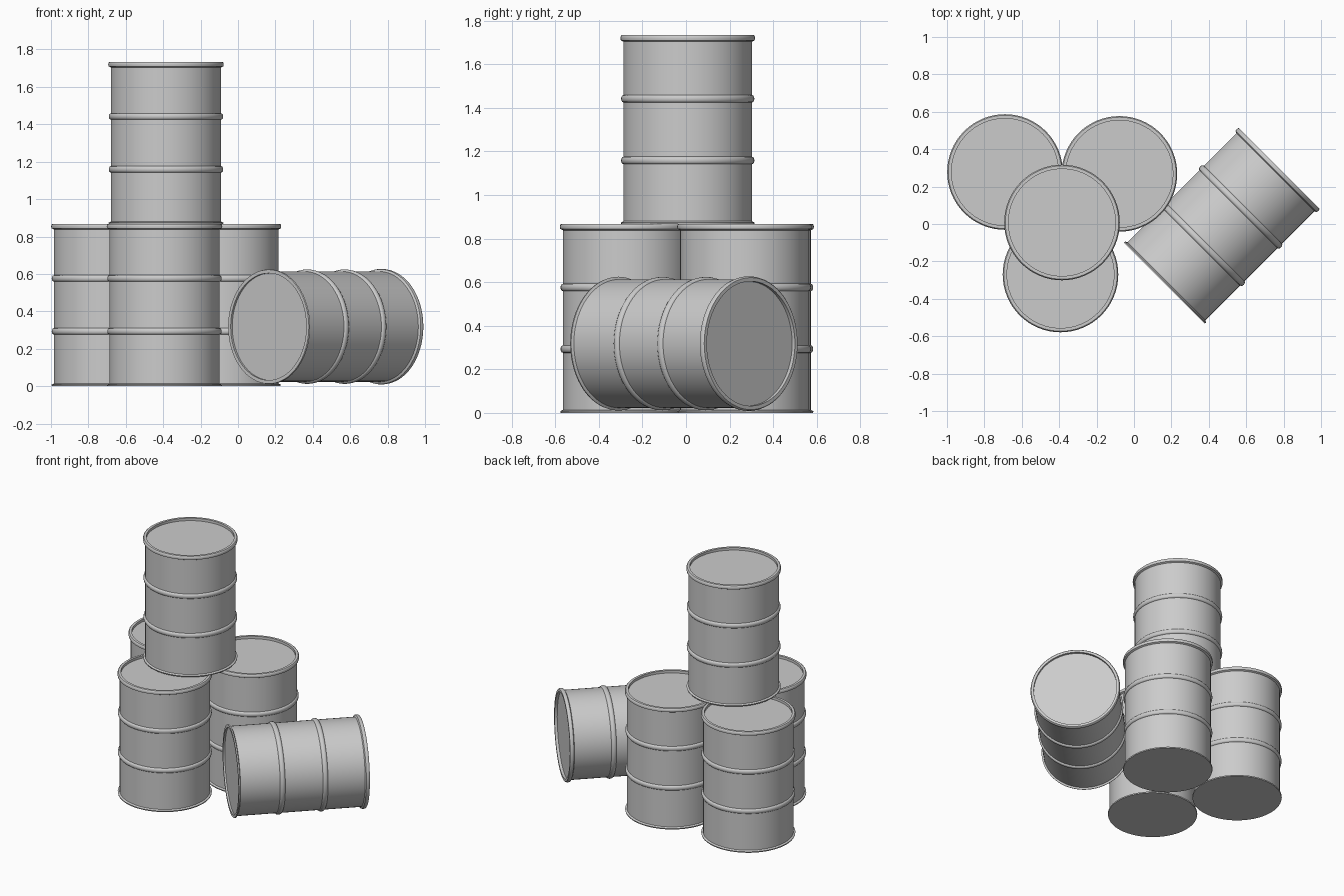
import bpy, bmesh, math
from math import pi, sin, cos

cube = bpy.data.objects.get("Cube")
if cube:
    bpy.data.objects.remove(cube, do_unlink=True)

SIDES = 64
HEIGHT = 0.868
BODY_R = 0.295
RIM_R = 0.309
LIP_R = 0.286

# Plain grey metal
grey = bpy.data.materials.new("grey_metal")
grey.use_nodes = True
colour = (0.6, 0.6, 0.6, 1)
grey.diffuse_color = colour
grey.node_tree.nodes["Principled BSDF"].inputs["Base Color"].default_value = colour


def bulge(z, half, out, steps=6):
    """Rounded bead standing out from the wall at height z."""
    return [(BODY_R + out * sin(pi * i / steps), z - half * cos(pi * i / steps))
            for i in range(steps + 1)]


def drum_profile(hollow_base):
    """Half section of the drum, from the base centre to the lid centre."""
    base = [(LIP_R, 0.012), (LIP_R, 0)] if hollow_base else []
    foot = [(RIM_R - 0.004, 0), (RIM_R - 0.002, 0.008), (BODY_R, 0.014)]
    top = HEIGHT
    rim = [(BODY_R, top - 0.03), (RIM_R - 0.002, top - 0.024), (RIM_R, top - 0.014),
           (RIM_R - 0.002, top - 0.004), (RIM_R - 0.006, top)]
    lid = [(LIP_R, top), (LIP_R, top - 0.018)]
    return (base + foot + bulge(0.293, 0.017, 0.011)
            + bulge(0.576, 0.017, 0.011) + rim + lid)


def lathe(name, profile):
    """Turn a profile around z and close both ends with a disc."""
    bm = bmesh.new()
    rings = [[bm.verts.new((r * cos(2 * pi * i / SIDES), r * sin(2 * pi * i / SIDES), z))
              for i in range(SIDES)] for r, z in profile]
    for low, high in zip(rings, rings[1:]):
        for i in range(SIDES):
            j = (i + 1) % SIDES
            bm.faces.new((low[i], low[j], high[j], high[i]))
    bm.faces.new(rings[0][::-1])
    bm.faces.new(rings[-1])
    bmesh.ops.recalc_face_normals(bm, faces=bm.faces)
    mesh = bpy.data.meshes.new(name)
    bm.to_mesh(mesh)
    bm.free()
    mesh.materials.append(grey)
    return mesh


def place(name, mesh, location, rotation=(0, 0, 0)):
    obj = bpy.data.objects.new(name, mesh)
    obj.location = location
    obj.rotation_euler = rotation
    bpy.context.collection.objects.link(obj)
    bpy.ops.object.select_all(action='DESELECT')
    obj.select_set(True)
    bpy.context.view_layer.objects.active = obj
    bpy.ops.object.shade_smooth_by_angle(angle=math.radians(40))
    return obj


# Three standing drums with a fourth on top
standing = lathe("standing_drum", drum_profile(False))
place("drum_back_right", standing, (-0.69, 0.278, 0))
place("drum_back_left", standing, (-0.078, 0.268, 0))
place("drum_front", standing, (-0.393, -0.27, 0))
place("drum_top", standing, (-0.385, 0.008, HEIGHT - 0.002))

# Fallen drum lying diagonally on its side
lying = lathe("lying_drum", drum_profile(True))
place("drum_lying", lying, (0.163, -0.316, 0.318), (0, pi / 2, pi / 4))
